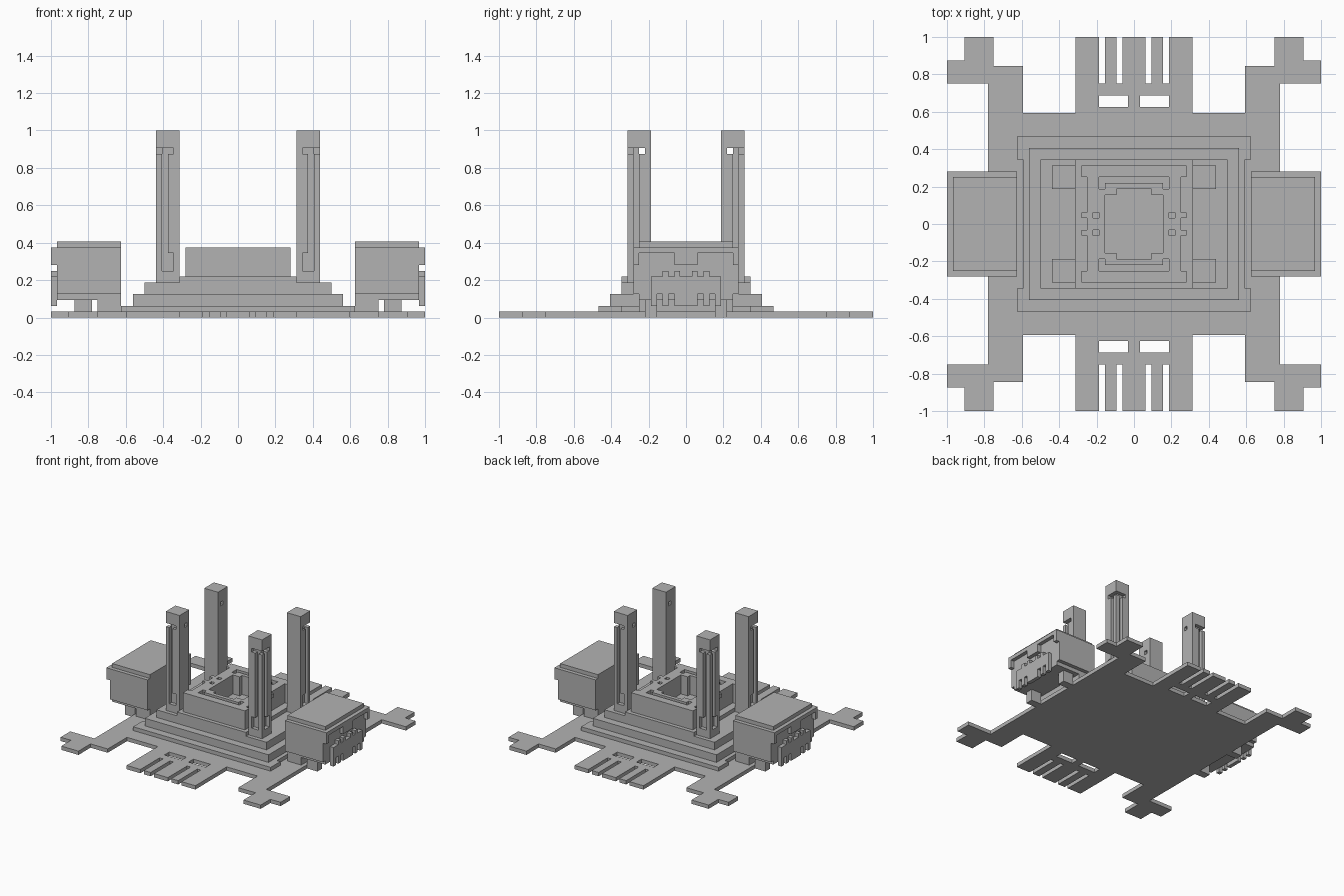
import bpy
import bmesh
from itertools import product

U = 1 / 32  # edge length of one building block


cube = bpy.data.objects.get("Cube")
if cube:
    bpy.data.objects.remove(cube, do_unlink=True)

stone = bpy.data.materials.new("plain grey")
stone.use_nodes = True
GREY = (0.45, 0.45, 0.45, 1)
stone.diffuse_color = GREY
stone.node_tree.nodes["Principled BSDF"].inputs["Base Color"].default_value = GREY


def block(x0, x1, y0, y1, z0, z1):
    """Set of unit cells filling a box."""
    return set(product(range(x0, x1), range(y0, y1), range(z0, z1)))


def slab(x, y, z0, z1):
    """Centred box with half sizes x and y."""
    return block(-x, x, -y, y, z0, z1)


def mirror_x(cells):
    return cells | {(-1 - x, y, z) for x, y, z in cells}


def mirror_y(cells):
    return cells | {(x, -1 - y, z) for x, y, z in cells}


def build(name, cells):
    """Skin the cells with their exposed faces and merge flat regions."""
    bm = bmesh.new()
    verts = {}

    def corner(p):
        if p not in verts:
            verts[p] = bm.verts.new([c * U for c in p])
        return verts[p]

    for cell in cells:
        for axis, side in product(range(3), (0, 1)):
            near = list(cell)
            near[axis] += 2 * side - 1
            if tuple(near) in cells:
                continue
            a, b = (axis + 1) % 3, (axis + 2) % 3
            ring = []
            for da, db in ((0, 0), (1, 0), (1, 1), (0, 1)):
                p = list(cell)
                p[axis] += side
                p[a] += da
                p[b] += db
                ring.append(corner(tuple(p)))
            bm.faces.new(ring if side else ring[::-1])
    bmesh.ops.dissolve_limit(bm, angle_limit=0.01, verts=bm.verts[:], edges=bm.edges[:])
    mesh = bpy.data.meshes.new(name)
    bm.to_mesh(mesh)
    bm.free()
    mesh.materials.append(stone)
    obj = bpy.data.objects.new(name, mesh)
    bpy.context.collection.objects.link(obj)


# Ground plate: one quarter, with corner foot and slotted tongue
quarter = block(0, 25, 0, 19, 0, 1)
quarter |= block(19, 25, 19, 27, 0, 1)
quarter |= block(24, 32, 24, 28, 0, 1) | block(24, 29, 24, 32, 0, 1)
quarter |= block(0, 10, 19, 32, 0, 1)
quarter -= block(1, 6, 20, 22, 0, 1)
quarter -= block(2, 3, 24, 32, 0, 1) | block(5, 6, 24, 32, 0, 1)
build("ground_plate", mirror_x(mirror_y(quarter)))

# Stepped plinth
tiers = slab(20, 15, 1, 2) - mirror_x(block(19, 20, -11, 11, 1, 2))
tiers |= slab(18, 13, 2, 4) | slab(16, 11, 4, 6) | slab(10, 11, 6, 7)
build("stepped_plinth", tiers)

# Central well with notched opening, rim grooves and side studs
well = slab(8, 9, 6, 12) | slab(7, 10, 6, 12)
well |= mirror_y(block(-9, 9, 8, 10, 6, 12))
well -= slab(5, 5, 6, 12) | slab(3, 6, 6, 12)
groove = block(-6, 6, 7, 8, 11, 12) | mirror_x(block(5, 6, 6, 8, 11, 12))
well -= mirror_y(groove)
stud = block(8, 9, 1, 2, 11, 12)
hole = block(6, 7, 1, 2, 11, 12)
well |= mirror_x(mirror_y(stud))
well -= mirror_x(mirror_y(hole))
build("central_well", well)

# Four pylons with vertical grooves and a slit under the head
pylon = block(10, 14, 6, 10, 6, 32)
pylon -= block(12, 13, 9, 10, 9, 28) | block(13, 14, 8, 9, 9, 28)
pylon -= block(11, 13, 9, 10, 8, 9) | block(13, 14, 7, 9, 8, 9)
pylon -= block(11, 12, 9, 10, 8, 11) | block(13, 14, 7, 8, 8, 11)
pylon -= block(11, 14, 9, 10, 28, 29) | block(13, 14, 7, 10, 28, 29)
pylon -= block(10, 14, 7, 8, 28, 29)
for side, cells in (("left", pylon), ("right", {(-1 - x, y, z) for x, y, z in pylon})):
    build("back_" + side + "_pylon", cells)
    build("front_" + side + "_pylon", {(x, -1 - y, z) for x, y, z in cells})

# Side pods: body, roof, lip with windows, toothed grille, small feet
pod = block(20, 31, -9, 9, 4, 12) | block(20, 31, -8, 8, 12, 13)
pod |= block(20, 31, -8, 8, 3, 4) | block(20, 24, -8, 8, 1, 3)
pod |= block(31, 32, -9, 9, 9, 12)
pod -= mirror_y(block(31, 32, 2, 8, 9, 11))
grille = block(31, 32, -6, 6, 2, 7)
for y in (2, 4):
    grille -= mirror_y(block(31, 32, y, y + 1, 2, 4))
    grille |= mirror_y(block(31, 32, y - 1, y, 7, 8))
foot = block(25, 28, 5, 7, 0, 3)
pod |= grille | mirror_y(foot)
build("left_pod", pod)
build("right_pod", {(-1 - x, y, z) for x, y, z in pod})
